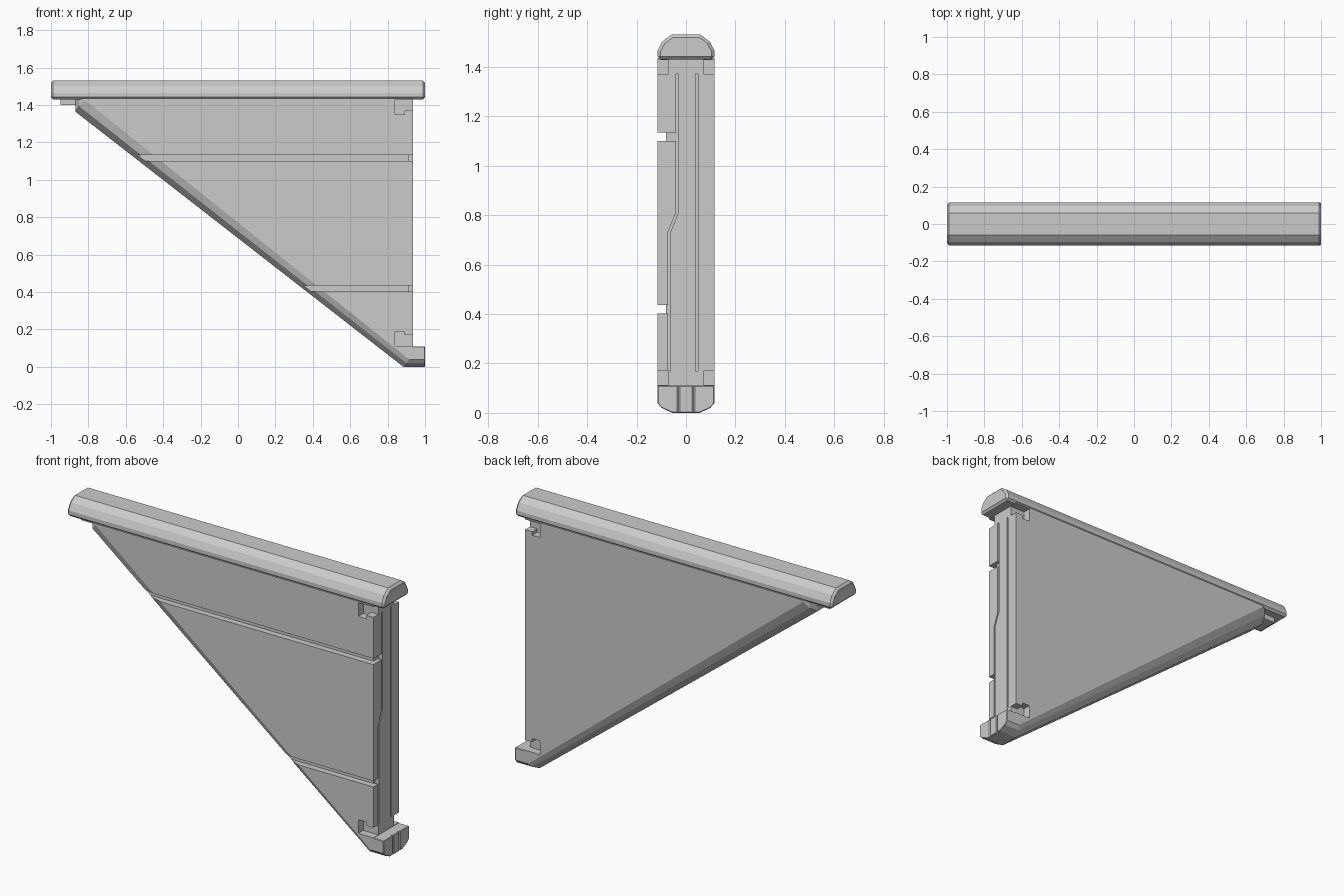
import bpy, bmesh
from mathutils import Vector

if "Cube" in bpy.data.objects:
    bpy.data.objects.remove(bpy.data.objects["Cube"])


def loft(name, rings):
    """Skin a list of equal-length point rings and cap both ends."""
    bm = bmesh.new()
    vs = [[bm.verts.new(p) for p in r] for r in rings]
    n = len(vs[0])
    for a, b in zip(vs, vs[1:]):
        for i in range(n):
            j = (i + 1) % n
            bm.faces.new((a[i], a[j], b[j], b[i]))
    bm.faces.new(vs[0])
    bm.faces.new(vs[-1])
    bmesh.ops.recalc_face_normals(bm, faces=bm.faces)
    me = bpy.data.meshes.new(name)
    bm.to_mesh(me)
    bm.free()
    ob = bpy.data.objects.new(name, me)
    bpy.context.collection.objects.link(ob)
    return ob


def box(name, x0, x1, y0, y1, z0, z1):
    return loft(name, [[(x, y0, z0), (x, y1, z0), (x, y1, z1), (x, y0, z1)]
                       for x in (x0, x1)])


def along_x(name, x0, x1, profile):
    return loft(name, [[(x, y, z) for y, z in profile] for x in (x0, x1)])


def cut(ob, cutter):
    m = ob.modifiers.new("cut", 'BOOLEAN')
    m.operation = 'DIFFERENCE'
    m.solver = 'EXACT'
    m.object = cutter
    bpy.context.view_layer.objects.active = ob
    bpy.ops.object.modifier_apply(modifier=m.name)
    bpy.data.objects.remove(cutter)


def bevel(ob, width):
    m = ob.modifiers.new("bevel", 'BEVEL')
    m.width = width
    m.segments = 1
    m.limit_method = 'ANGLE'
    m.angle_limit = 1.2


# Top rail with a rounded upper profile
half = [(.115, 1.43), (.115, 1.465), (.095, 1.503), (.058, 1.53)]
rail = along_x("top_rail", -1, 1, half + [(-y, z) for y, z in reversed(half)])
bevel(rail, .012)

# Triangular body: layers across y, pulled in along the sloping edge
A, B, N = Vector((-.87, 1.365)), Vector((.885, 0)), Vector((.61, .79))
side = [(-.115, .08, .05), (-.098, .035, .025), (-.055, 0, 0)]
layers = side + [(-y, a, b) for y, a, b in reversed(side)]
body_rings, foot_rings = [], []
for y, da, db in layers:
    a, b = A + N * da, B + N * db
    body_rings.append([(.935, y, 1.435), (a.x, y, 1.435), (a.x, y, a.y),
                       (b.x, y, b.y), (.935, y, b.y)])
    foot_rings.append([(1, y, .11), (.86, y, .11), (b.x, y, b.y), (1, y, b.y)])
body = loft("wing_body", body_rings)

# Foot at the lower tip
foot = loft("foot", foot_rings)
bevel(foot, .01)
for y in (-.03, .03):
    cut(foot, box("foot_groove", .992, 1.1, y - .003, y + .003, -.1, .2))

# Two horizontal panel gaps on the front
for z, inner in ((1.1, -.04), (.402, -.072)):
    cut(body, box("panel_gap", -1.2, 1.2, -.2, -.08, z, z + .034))
    cut(body, box("gap_end", .912, 1.2, -.2, inner, z, z + .034))

# Narrow grooves on the upright end, the front one with a jog
path = [(-.073, .17), (-.073, .73), (-.041, .81), (-.041, 1.37)]
cut(body, along_x("front_groove", .91, 1.2,
                  path + [(y + .01, z) for y, z in reversed(path)]))
cut(body, box("back_groove", .91, 1.2, .038, .048, .17, 1.37))

# Stepped notches at both ends of the upright, front and back
for s in (-1, 1):
    y0, y1 = sorted((s * .07, s * .2))
    for flip in (False, True):
        for x0, x1, z0, z1 in ((.84, 1.2, 1.37, 1.428), (.84, .89, 1.35, 1.38)):
            if flip:
                z0, z1 = 1.54 - z1, 1.54 - z0
            cut(body, box("notch", x0, x1, y0, y1, z0, z1))

# Small latch block under the rail at the pointed end
box("latch_block", -.95, -.8, -.06, .06, 1.4, 1.435)
